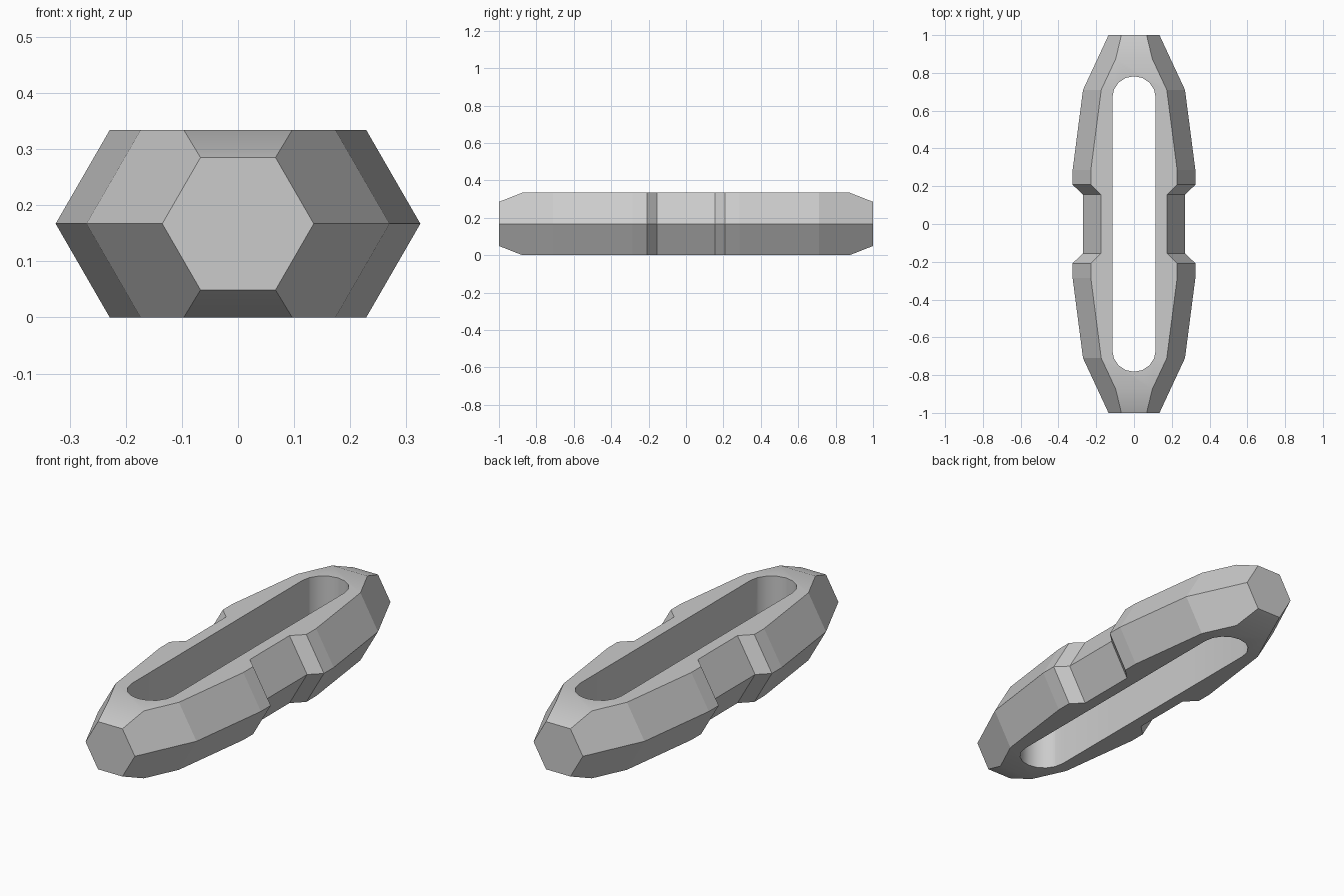
import bpy, bmesh
from math import pi, cos, sin, tan, radians

cube = bpy.data.objects.get("Cube")
if cube:
    bpy.data.objects.remove(cube)

MID = 0.167          # height of the widest line
SLOPE = tan(radians(60))

grey = bpy.data.materials.new("plain grey")
grey.use_nodes = True
grey.diffuse_color = (0.6, 0.6, 0.6, 1)
grey.node_tree.nodes["Principled BSDF"].inputs["Base Color"].default_value = (0.6, 0.6, 0.6, 1)


def make_object(name, bm):
    bmesh.ops.recalc_face_normals(bm, faces=bm.faces)
    mesh = bpy.data.meshes.new(name)
    bm.to_mesh(mesh)
    bm.free()
    mesh.materials.append(grey)
    obj = bpy.data.objects.new(name, mesh)
    bpy.context.collection.objects.link(obj)
    return obj


# Six-sided bar lofted along y: (y, half width, half height)
half = [(0.155, 0.27, MID), (0.208, 0.325, MID), (0.285, 0.325, MID),
        (0.71, 0.27, MID), (0.875, 0.193, MID), (1.0, 0.135, 0.118)]
stations = [(-y, w, h) for y, w, h in reversed(half)] + half
bm = bmesh.new()
rings = []
for y, w, h in stations:
    t = w - h / SLOPE
    rings.append([bm.verts.new((x, y, MID + z)) for x, z in
                  ((w, 0), (t, h), (-t, h), (-w, 0), (-t, -h), (t, -h))])
for a, b in zip(rings, rings[1:]):
    for i in range(6):
        j = (i + 1) % 6
        face = bm.faces.new((a[i], a[j], b[j], b[i]))
        face.smooth = i in (1, 4)      # top and underside blend into the end slopes
bm.faces.new(rings[0])
bm.faces.new(rings[-1])
link = make_object("slotted_link", bm)

# Long slot with rounded ends, cut right through
R, CENTRE, STEPS = 0.115, 0.667, 8
outline = [(R * cos(pi * (k / STEPS + e)), R * sin(pi * (k / STEPS + e)) + (CENTRE, -CENTRE)[e])
           for e in (0, 1) for k in range(STEPS + 1)]
bm = bmesh.new()
low = [bm.verts.new((x, y, -0.2)) for x, y in outline]
high = [bm.verts.new((x, y, 0.6)) for x, y in outline]
bm.faces.new(low)
bm.faces.new(high)
for i in range(len(low)):
    j = (i + 1) % len(low)
    bm.faces.new((low[i], low[j], high[j], high[i])).smooth = True
cutter = make_object("slot_cutter", bm)
cutter.hide_render = True

cut = link.modifiers.new("slot", 'BOOLEAN')
cut.operation = 'DIFFERENCE'
cut.solver = 'EXACT'
cut.object = cutter
bpy.context.view_layer.objects.active = link
bpy.ops.object.modifier_apply(modifier=cut.name)
bpy.data.objects.remove(cutter)

# Keep the strong edges crisp
bm = bmesh.new()
bm.from_mesh(link.data)
for edge in bm.edges:
    edge.smooth = edge.calc_face_angle(0) < radians(30)
bm.to_mesh(link.data)
bm.free()
